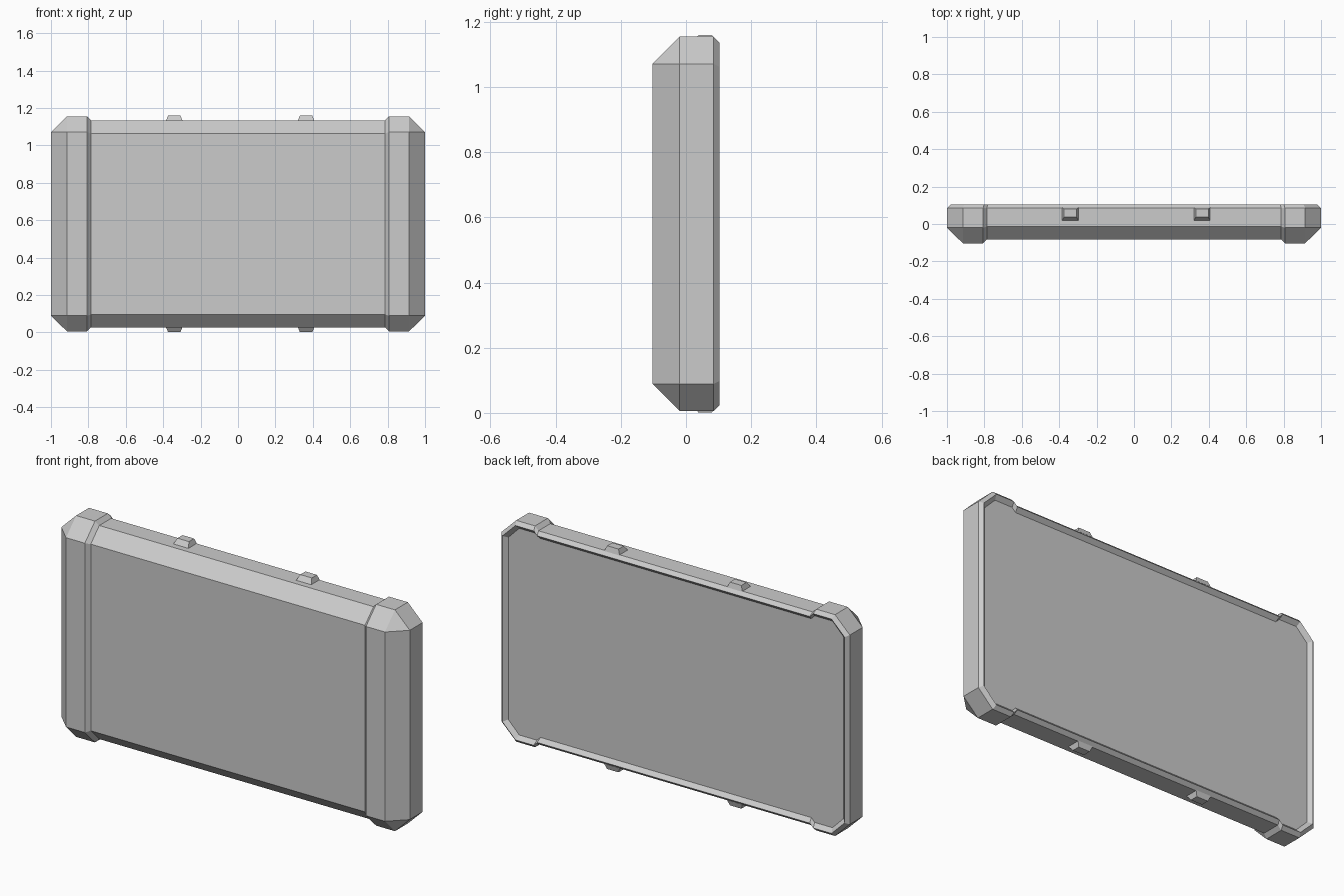
import bpy, bmesh

if "Cube" in bpy.data.objects:
    bpy.data.objects.remove(bpy.data.objects["Cube"])

CZ = 0.580  # mid height of the case


def finish(bm, name):
    bmesh.ops.remove_doubles(bm, verts=bm.verts[:], dist=0.0005)
    bmesh.ops.recalc_face_normals(bm, faces=bm.faces[:])
    me = bpy.data.meshes.new(name)
    bm.to_mesh(me)
    bm.free()
    ob = bpy.data.objects.new(name, me)
    bpy.context.collection.objects.link(ob)
    return ob


# Each layer is one quarter outline of (x, half height, y), from the side to the middle
floor = [(.962, .472, .083), (.899, .536, .083), (.797, .536, .083), (.777, .516, .083)]
rim = [(.982, .482, .103), (.907, .556, .103), (.802, .556, .103), (.782, .536, .103)]
back = [(1, .491, .085), (.915, .574, .085), (.807, .574, .085), (.787, .554, .085)]
shoulder = [(1, .491, -.02), (.915, .574, -.02), (.807, .574, -.02), (.787, .554, -.013)]
front = [(.915, .491, -.103), (.915, .491, -.103), (.807, .491, -.103), (.787, .484, -.083)]


def ring(bm, quarter):
    q = quarter
    pts = [(x, y, CZ + h) for x, h, y in q]
    pts += [(-x, y, CZ + h) for x, h, y in reversed(q)]
    pts += [(-x, y, CZ - h) for x, h, y in q]
    pts += [(x, y, CZ - h) for x, h, y in reversed(q)]
    return [bm.verts.new(p) for p in pts]


def cap(bm, r):
    # strips running from the top edge to the bottom edge
    n = len(r)
    for i in range(n // 2 - 1):
        bm.faces.new((r[i], r[i + 1], r[n - 2 - i], r[n - 1 - i]))


# Case: shallow bevelled tray with bulging end grips
bm = bmesh.new()
rings = [ring(bm, q) for q in (floor, rim, back, shoulder, front)]
for a, b in zip(rings, rings[1:]):
    for i in range(len(a)):
        j = (i + 1) % len(a)
        bm.faces.new((a[i], a[j], b[j], b[i]))
cap(bm, rings[0])
cap(bm, rings[-1])
bmesh.ops.dissolve_degenerate(bm, dist=0.0005, edges=bm.edges[:])
finish(bm, "case_shell")


# Small tapered lugs on the top and bottom edges
def lug(name, x, side):
    bm = bmesh.new()
    bmesh.ops.create_cube(bm, size=1)
    for v in bm.verts:
        outer = v.co.z > 0
        hx, y0, y1 = (.033, .038, .080) if outer else (.044, .017, .088)
        z = .579 if outer else .552
        v.co = (x + (hx if v.co.x > 0 else -hx),
                y1 if v.co.y > 0 else y0,
                CZ + side * z)
    finish(bm, name)


for x, where in ((-.341, "left"), (.364, "right")):
    for side, edge in ((1, "top"), (-1, "bottom")):
        lug(f"{edge}_lug_{where}", x, side)
